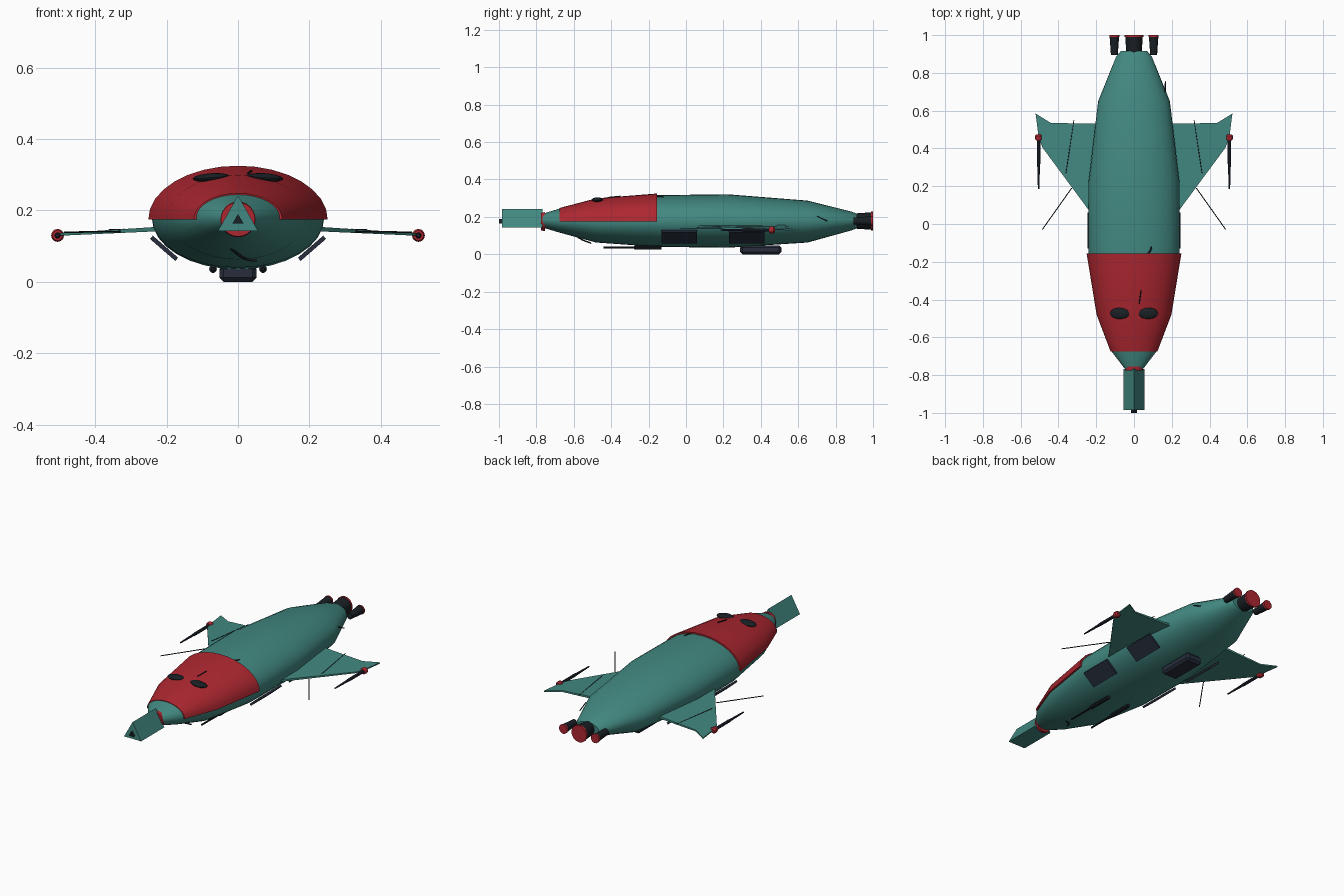
import bpy, bmesh
from math import sin, cos, pi, radians
from mathutils import Vector

if "Cube" in bpy.data.objects:
    bpy.data.objects.remove(bpy.data.objects["Cube"])


def material(name, rgb):
    m = bpy.data.materials.new(name)
    m.diffuse_color = (*rgb, 1)
    m.use_nodes = True
    m.node_tree.nodes["Principled BSDF"].inputs["Base Color"].default_value = m.diffuse_color
    return m


TEAL = material("teal_paint", (0.055, 0.25, 0.22))
RED = material("red_paint", (0.42, 0.02, 0.03))
DARK = material("dark_metal", (0.01, 0.014, 0.018))
SLATE = material("slate_panel", (0.02, 0.027, 0.045))


def finish(name, bm, mat, angle=30):
    bmesh.ops.recalc_face_normals(bm, faces=bm.faces)
    me = bpy.data.meshes.new(name)
    bm.to_mesh(me)
    bm.free()
    ob = bpy.data.objects.new(name, me)
    bpy.context.collection.objects.link(ob)
    me.materials.append(mat)
    if angle:
        bpy.ops.object.select_all(action='DESELECT')
        ob.select_set(True)
        bpy.context.view_layer.objects.active = ob
        bpy.ops.object.shade_smooth_by_angle(angle=radians(angle))
    return ob


def loft(name, rings, mat, angle=30):
    """Skin a list of equal-length closed point rings and cap both ends."""
    bm = bmesh.new()
    vs = [[bm.verts.new(p) for p in r] for r in rings]
    n = len(vs[0])
    for a, b in zip(vs, vs[1:]):
        for i in range(n):
            j = (i + 1) % n
            bm.faces.new((a[i], a[j], b[j], b[i]))
    bm.faces.new(vs[0])
    bm.faces.new(vs[-1])
    return finish(name, bm, mat, angle)


def ellipse(y, rx, zc, rz, n=32, arc=2 * pi, x=0):
    steps = n if arc > 6 else n - 1
    return [(x + rx * cos(arc * i / steps), y, zc + rz * sin(arc * i / steps)) for i in range(n)]


def turned(name, x, z, profile, mat, n=16):
    """Round part along y from (y, radius) pairs."""
    return loft(name, [ellipse(y, r, z, r, n, x=x) for y, r in profile], mat)


def wire(name, pts, r, mat, kind='POLY'):
    cu = bpy.data.curves.new(name, 'CURVE')
    cu.dimensions = '3D'
    cu.bevel_depth, cu.bevel_resolution, cu.use_fill_caps = r, 1, True
    sp = cu.splines.new(kind)
    sp.points.add(len(pts) - 1)
    for p, c in zip(sp.points, pts):
        p.co = (*c, 1)
    if kind == 'NURBS':
        sp.order_u, sp.use_endpoint_u = 3, True
    ob = bpy.data.objects.new(name, cu)
    bpy.context.collection.objects.link(ob)
    cu.materials.append(mat)


def box(name, loc, size, mat, ry=0, bevel=0.0):
    bm = bmesh.new()
    bmesh.ops.create_cube(bm, size=1)
    bmesh.ops.scale(bm, vec=size, verts=bm.verts)
    if bevel:
        bmesh.ops.bevel(bm, geom=bm.edges[:], offset=bevel, segments=1, affect='EDGES')
    ob = finish(name, bm, mat, 0)
    ob.location, ob.rotation_euler = loc, (0, ry, 0)


# Fuselage
HULL = [(-0.77, 0.046, 0.18, 0.036), (-0.68, 0.115, 0.18, 0.063), (-0.48, 0.188, 0.178, 0.115),
        (-0.16, 0.24, 0.178, 0.138), (0.22, 0.241, 0.178, 0.143), (0.65, 0.19, 0.175, 0.112),
        (0.885, 0.095, 0.178, 0.05), (0.915, 0.07, 0.178, 0.038)]
loft("fuselage", [ellipse(*h) for h in HULL], TEAL)

# Red upper nose shell: half ellipses over the front hull
SHELL = [(-0.675, 0.124, 0.175, 0.073), (-0.48, 0.198, 0.175, 0.124), (-0.155, 0.251, 0.175, 0.15)]
loft("nose_shell", [ellipse(*s, n=17, arc=pi) for s in SHELL], RED)

# Nose collar, triangular barrel and its muzzle
turned("nose_collar", 0, 0.175, [(-0.775, 0.048), (-0.755, 0.05)], RED, 24)
for name, y0, y1, w, z0, z1, mat in (("nose_barrel", -0.985, -0.768, 0.056, 0.143, 0.242, TEAL),
                                     ("nose_muzzle", -1.0, -0.98, 0.015, 0.164, 0.19, DARK)):
    loft(name, [[(-w, y, z0), (w, y, z0), (0, y, z1)] for y in (y0, y1)], mat, 0)

# Engines with red exhaust discs
for x, r0, r1, tag in ((0, 0.036, 0.05, "main"), (-0.104, 0.017, 0.027, "left"), (0.104, 0.017, 0.027, "right")):
    turned(tag + "_engine", x, 0.178, [(0.895, r0 * 1.1), (0.915, r0 * 1.15), (0.992, r1 * 0.93)], DARK)
    turned(tag + "_exhaust", x, 0.178, [(0.99, r1), (1.0, r1)], RED)

# Belly box
box("belly_box", (0, 0.4, 0.024), (0.104, 0.22, 0.048), SLATE, bevel=0.012)

for s, side in ((1, "right"), (-1, "left")):
    # Swept wing
    outline = [(0.2, 0.02), (0.485, 0.405), (0.505, 0.46), (0.521, 0.585), (0.44, 0.535), (0.16, 0.53)]
    zw = lambda x: 0.147 - 0.055 * (x - 0.24)
    th = lambda x: 0.0065 - 0.01 * (x - 0.2)
    loft(side + "_wing", [[(s * x, y, zw(x) + k * th(x)) for x, y in outline] for k in (-1, 1)], TEAL, 0)
    wire(side + "_wing_seam", [(s * 0.318, 0.55, 0.147), (s * 0.36, 0.27, 0.146)], 0.002, DARK)
    wire(side + "_wing_antenna", [(s * 0.33, 0.19, 0.141), (s * 0.486, -0.03, 0.139)], 0.0025, DARK)

    # Wing tip gun
    turned(side + "_wing_gun", s * 0.505, 0.13,
           [(0.185, 0.004), (0.3, 0.007), (0.32, 0.009), (0.445, 0.009)], SLATE, 10)
    turned(side + "_gun_mount", s * 0.505, 0.13, [(0.443, 0.014), (0.45, 0.018), (0.467, 0.018), (0.475, 0.012)], RED)

    # Belly gun
    turned(side + "_belly_gun", s * 0.07, 0.036,
           [(-0.44, 0.005), (-0.28, 0.006), (-0.275, 0.011), (-0.13, 0.011)], DARK, 10)

    # Slanted side panels
    for y, tag in ((-0.035, "front"), (0.325, "rear")):
        box(f"{side}_{tag}_panel", (s * 0.207, y, 0.094), (0.094, 0.19, 0.012), SLATE, ry=-s * radians(41))

    # Eye-like domes on the nose shell
    bm = bmesh.new()
    bmesh.ops.create_uvsphere(bm, u_segments=20, v_segments=10, radius=1)
    bmesh.ops.scale(bm, vec=(0.052, 0.03, 0.012), verts=bm.verts)
    ob = finish(side + "_dome", bm, DARK)
    ob.location, ob.rotation_euler = (s * 0.075, -0.473, 0.292), (0, s * radians(4), 0)

# Stray dark cables and scratches on the hull
wire("nose_cable", [(-0.022, -0.585, 0.096), (0, -0.555, 0.076), (0.025, -0.51, 0.061), (0.052, -0.51, 0.06)],
     0.004, DARK, 'NURBS')
wire("top_scratch", [(0.028, -0.42, 0.304), (0.038, -0.35, 0.311)], 0.003, DARK)
wire("rear_scratch", [(0.165, 0.7, 0.205), (0.166, 0.755, 0.178)], 0.003, DARK)
wire("top_cable", [(0.075, -0.155, 0.31), (0.088, -0.145, 0.308), (0.093, -0.12, 0.306)], 0.004, DARK, 'NURBS')
